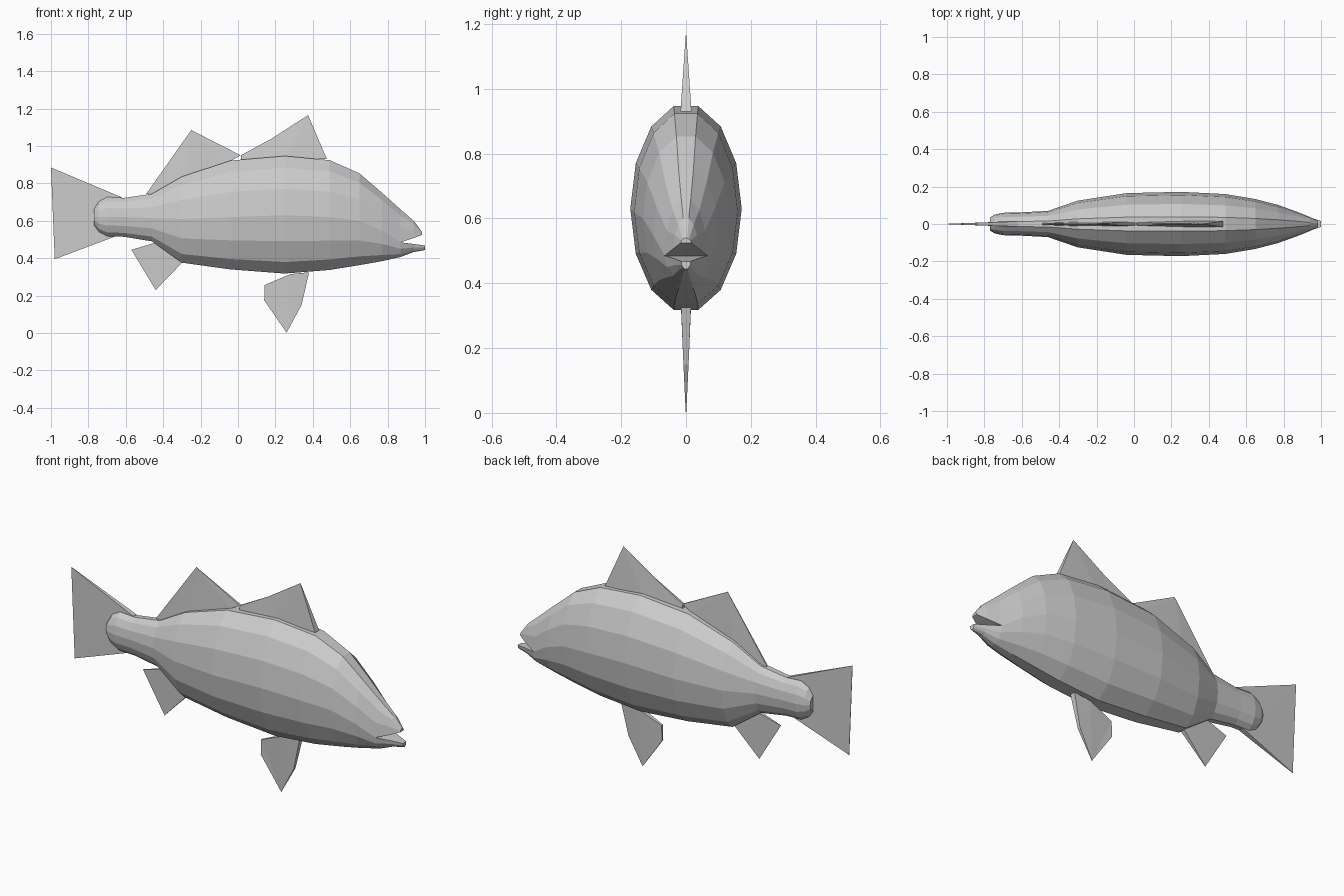
import bpy, bmesh
from math import sin, cos, pi

if "Cube" in bpy.data.objects:
    bpy.data.objects.remove(bpy.data.objects["Cube"])

N = 14          # sides around the body
H = N // 2


def finish(bm, name):
    bmesh.ops.remove_doubles(bm, verts=bm.verts, dist=0.0005)
    bmesh.ops.recalc_face_normals(bm, faces=bm.faces)
    mesh = bpy.data.meshes.new(name)
    bm.to_mesh(mesh)
    bm.free()
    obj = bpy.data.objects.new(name, mesh)
    bpy.context.collection.objects.link(obj)
    return obj


def ring(bm, x, bot, mid, top, hw, indices):
    verts = []
    for i in indices:
        a = 2 * pi * i / N
        h = (top - mid) if sin(a) > 0 else (mid - bot)
        verts.append(bm.verts.new((x, hw * cos(a), mid + h * sin(a))))
    return verts


def bridge(bm, a, b):
    n = len(a)
    for i in range(n):
        j = (i + 1) % n
        bm.faces.new((a[i], a[j], b[j], b[i]))


# Body: rings of x, bottom, middle, top, half width
sections = [
    (-0.77, .575, .62, .665, .035), (-0.745, .54, .62, .705, .05),
    (-0.70, .515, .62, .73, .06), (-0.61, .512, .62, .725, .062),
    (-0.46, .487, .615, .748, .07), (-0.30, .37, .61, .842, .125),
    (-0.04, .333, .62, .93, .165), (0.25, .31, .63, .955, .172),
    (0.49, .33, .62, .932, .16), (0.65, .357, .60, .86, .133),
    (0.77, .38, .55, .755, .102), (0.87, .405, .485, .665, .066)]
bm = bmesh.new()
rings = [ring(bm, *s, range(N)) for s in sections]
for a, b in zip(rings, rings[1:]):
    bridge(bm, a, b)
bm.faces.new(rings[0])

# Open mouth: the last ring splits into an upper and a lower jaw
head = rings[-1]
jaws = [
    (range(0, H + 1), [(0.94, .45, .508, .602, .038), (0.985, .50, .525, .54, .016)]),
    (range(H, N + 1), [(0.94, .432, .476, .52, .036), (1.0, .443, .468, .48, .015)])]
for arc, parts in jaws:
    prev = [head[i % N] for i in arc]
    for p in parts:
        cur = ring(bm, *p, arc)
        bridge(bm, prev, cur)
        prev = cur
    bm.faces.new(prev)
finish(bm, "body")


# Fins: outline points of x, z, half thickness (zero gives a sharp edge)
def fin(name, outline):
    bm = bmesh.new()
    left = [bm.verts.new((x, t, z)) for x, z, t in outline]
    right = [bm.verts.new((x, -t, z)) for x, z, t in outline]
    bridge(bm, left, right)
    sides = [bm.faces.new(left), bm.faces.new(right[::-1])]
    bmesh.ops.triangulate(bm, faces=sides)
    bmesh.ops.dissolve_degenerate(bm, dist=0.0005, edges=bm.edges)
    return finish(bm, name)


fin("tail_fin", [(-0.62, .725, .014), (-1.0, .885, .001),
                 (-0.98, .395, .001), (-0.66, .515, .014)])
fin("front_dorsal_fin", [(0.475, .93, .017), (0.375, 1.165, .001), (0.18, 1.04, .002),
                         (0.015, .95, .006), (0.015, .925, .008), (0.25, .94, .015)])
fin("rear_dorsal_fin", [(0.015, .95, .006), (-0.25, 1.085, .001), (-0.49, .745, .004),
                        (-0.46, .735, .006), (-0.29, .83, .012), (-0.04, .92, .010)])
fin("anal_fin", [(-0.30, .375, .012), (-0.44, .23, .001),
                 (-0.57, .445, .001), (-0.43, .487, .010)])
fin("pelvic_fin", [(0.38, .325, .015), (0.34, .15, .008), (0.26, .002, .001),
                   (0.14, .175, .005), (0.143, .257, .006), (0.28, .315, .015)])
